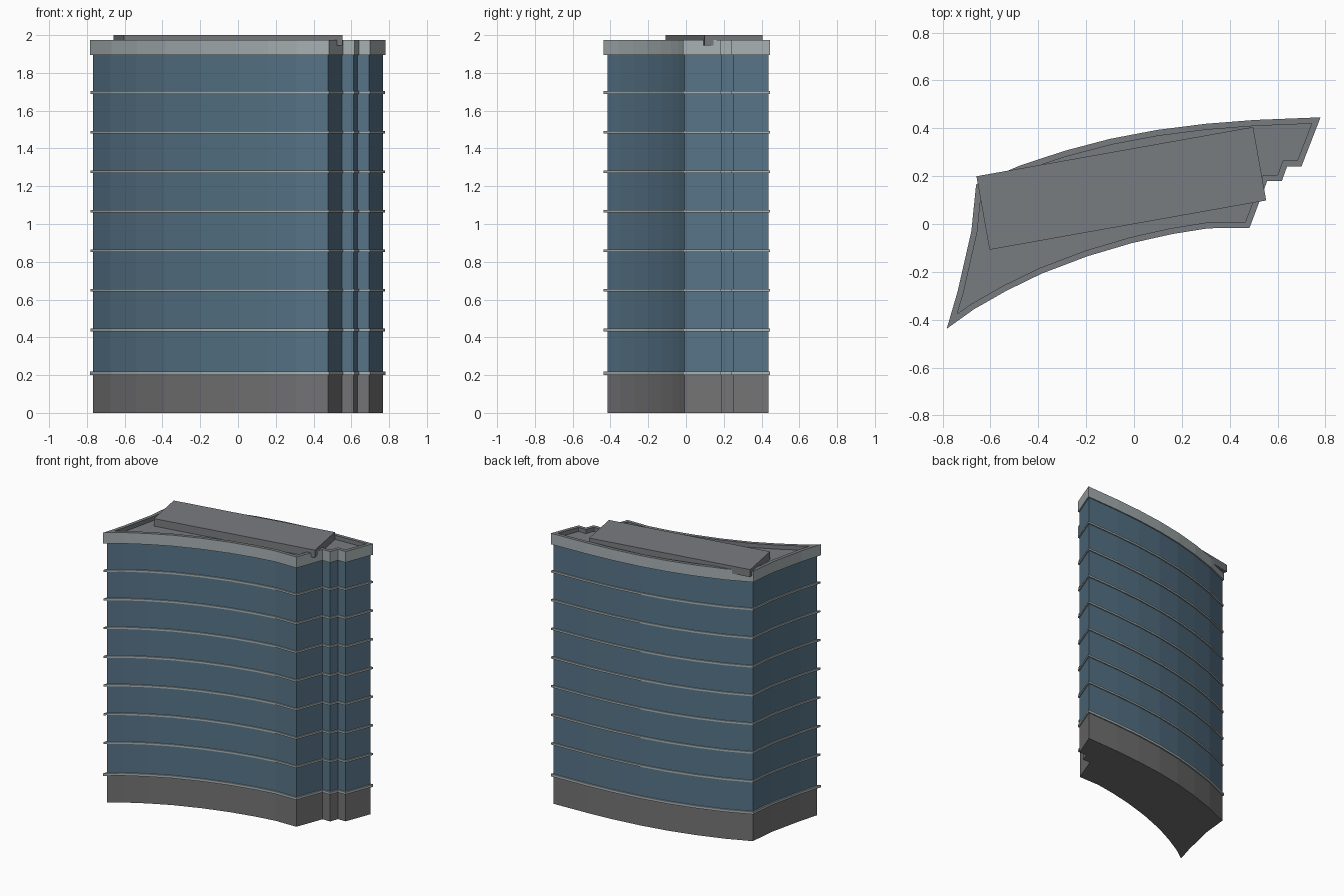
import bpy, bmesh, math
from mathutils import Vector

if "Cube" in bpy.data.objects:
    bpy.data.objects.remove(bpy.data.objects["Cube"])

def material(name, rgb):
    m = bpy.data.materials.new(name)
    m.diffuse_color = (*rgb, 1)
    m.use_nodes = True
    m.node_tree.nodes["Principled BSDF"].inputs["Base Color"].default_value = m.diffuse_color
    return m

GLASS = material("blue_glass", (0.095, 0.175, 0.245))
STONE = material("base_grey", (0.175, 0.175, 0.18))
TRIM = material("light_trim", (0.39, 0.44, 0.45))
ROOF = material("roof_grey", (0.19, 0.20, 0.215))

# Outer footprint, counterclockwise: front curve, stepped end, back curve, left end
OUTLINE = [Vector(p) for p in [
    (-0.783, -0.438), (-0.67, -0.357), (-0.535, -0.28), (-0.385, -0.207),
    (-0.195, -0.135), (-0.01, -0.08), (0.16, -0.042), (0.31, -0.018), (0.483, -0.016),
    (0.557, 0.18), (0.618, 0.18), (0.64, 0.24), (0.70, 0.24), (0.78, 0.446),
    (0.505, 0.435), (0.30, 0.419), (0.095, 0.393), (-0.10, 0.356), (-0.29, 0.306),
    (-0.48, 0.243), (-0.66, 0.166),
    (-0.68, -0.03), (-0.737, -0.28)]]

def inset(d):
    """Footprint moved inward by d with mitred corners."""
    out, n = [], len(OUTLINE)
    for i, p in enumerate(OUTLINE):
        a = (p - OUTLINE[i - 1]).normalized()
        b = (OUTLINE[(i + 1) % n] - p).normalized()
        na, nb = Vector((-a.y, a.x)), Vector((-b.y, b.x))
        out.append(p + (na + nb) * (d / (1 + na.dot(nb))))
    return out

def finish(name, bm, mats):
    bmesh.ops.recalc_face_normals(bm, faces=bm.faces)
    me = bpy.data.meshes.new(name)
    bm.to_mesh(me)
    bm.free()
    for m in mats:
        me.materials.append(m)
    ob = bpy.data.objects.new(name, me)
    bpy.context.collection.objects.link(ob)
    return ob

def prism(name, pts, z0, z1, mat):
    bm = bmesh.new()
    f = bm.faces.new([bm.verts.new((p.x, p.y, z0)) for p in pts])
    r = bmesh.ops.extrude_face_region(bm, geom=[f], use_keep_orig=True)
    top = [v for v in r["geom"] if isinstance(v, bmesh.types.BMVert)]
    bmesh.ops.translate(bm, verts=top, vec=(0, 0, z1 - z0))
    return finish(name, bm, [mat])

# Stone base and glass tower
body = inset(0.009)
prism("base", body, 0, 0.205, STONE)
prism("glass_tower", body, 0.205, 1.9, GLASS)

# Floor bands
prism("band_1", OUTLINE, 0.2, 0.218, TRIM)
for k in range(7):
    z = 0.439 + k * 0.2095
    prism(f"band_{k + 2}", inset(0.001), z - 0.007, z + 0.007, TRIM)

# Parapet ring: light outside, roof grey on top and inside
bm = bmesh.new()
inner = inset(0.025)
loops = [[bm.verts.new((p.x, p.y, z)) for p in pts] for pts, z in
         [(OUTLINE, 1.895), (OUTLINE, 1.975), (inner, 1.975), (inner, 1.895)]]
for j in range(4):
    lo, hi = loops[j], loops[(j + 1) % 4]
    for i in range(len(lo)):
        k = (i + 1) % len(lo)
        f = bm.faces.new((lo[i], lo[k], hi[k], hi[i]))
        f.material_index = 1 if j in (1, 2) else 0
finish("parapet", bm, [TRIM, ROOF])

# Roof deck
prism("roof_deck", inset(0.024), 1.9, 1.945, ROOF)

# Rooftop plant box, turned to follow the building
bm = bmesh.new()
bmesh.ops.create_cube(bm, size=1)
bmesh.ops.scale(bm, vec=(1.175, 0.312, 0.055), verts=bm.verts)
box = finish("rooftop_box", bm, [ROOF])
box.location = (-0.053, 0.149, 1.9725)
box.rotation_euler.z = math.radians(10.1)
